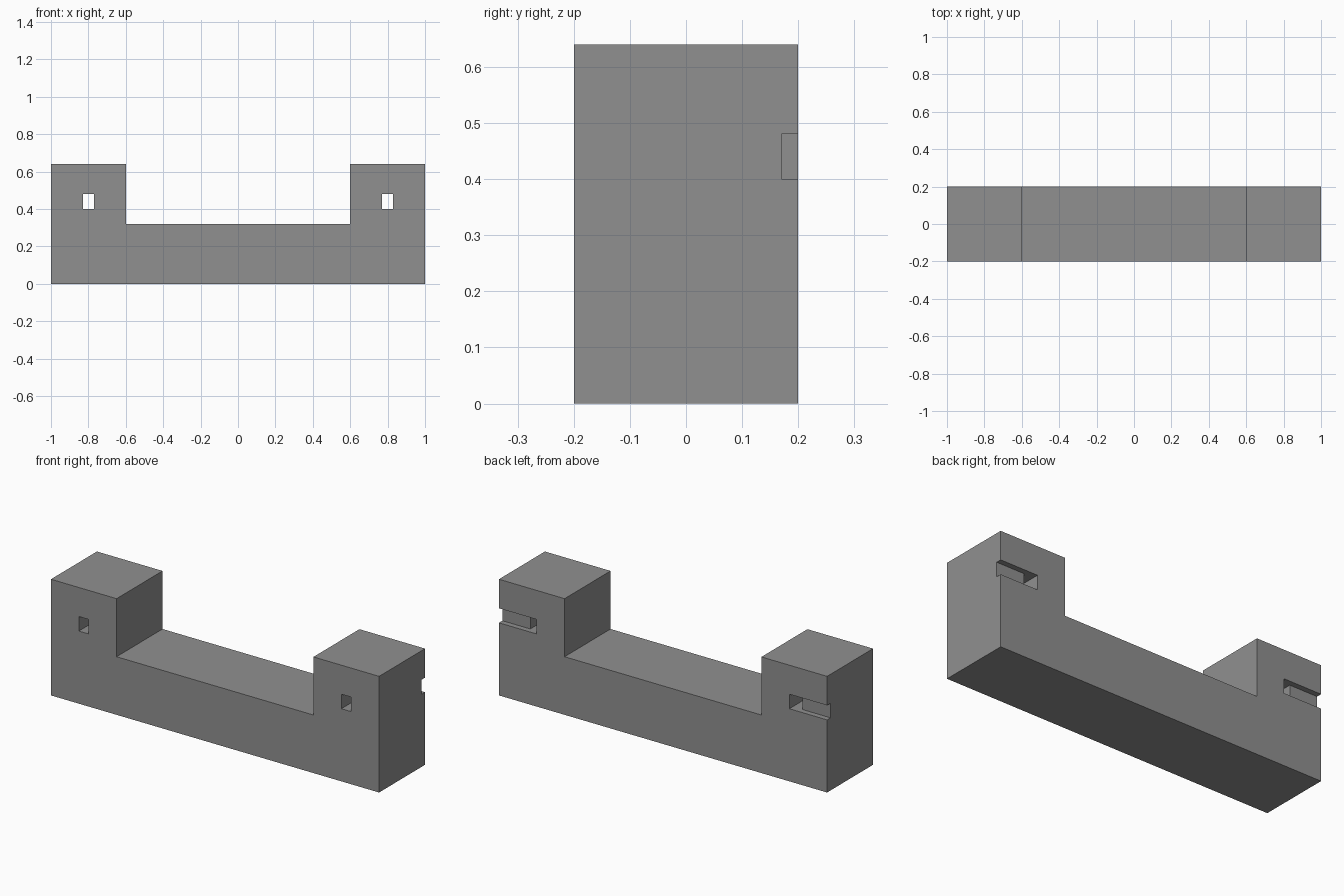
import bpy, bmesh
from mathutils import Vector

if "Cube" in bpy.data.objects:
    bpy.data.objects.remove(bpy.data.objects["Cube"])

grey = bpy.data.materials.new("grey")
grey.diffuse_color = (0.28, 0.28, 0.28, 1)
grey.use_nodes = True
grey.node_tree.nodes["Principled BSDF"].inputs["Base Color"].default_value = grey.diffuse_color


def prism(name, profile, direction):
    """Extrude a closed profile of 3D points along a direction."""
    bm = bmesh.new()
    face = bm.faces.new([bm.verts.new(p) for p in profile])
    ext = bmesh.ops.extrude_face_region(bm, geom=[face])
    moved = [v for v in ext["geom"] if isinstance(v, bmesh.types.BMVert)]
    bmesh.ops.translate(bm, vec=Vector(direction), verts=moved)
    bmesh.ops.recalc_face_normals(bm, faces=bm.faces)
    mesh = bpy.data.meshes.new(name)
    bm.to_mesh(mesh)
    bm.free()
    mesh.materials.append(grey)
    obj = bpy.data.objects.new(name, mesh)
    bpy.context.collection.objects.link(obj)
    return obj


# Cradle: long base with a raised block at each end
half = [(1, 0), (1, 0.64), (0.6, 0.64), (0.6, 0.32)]
outline = half + [(-x, z) for x, z in reversed(half)]
cradle = prism("cradle_body", [(x, -0.2, z) for x, z in outline], (0, 0.4, 0))

# Strap slots: a hole through each block, joined to a groove round the back
slot = [(0.77, -0.3), (0.83, -0.3), (0.83, 0.17), (1.1, 0.17), (1.1, 0.3), (0.77, 0.3)]
for side, label in ((-1, "left"), (1, "right")):
    cutter = prism(label + "_slot_cutter", [(side * x, y, 0.4) for x, y in slot], (0, 0, 0.08))
    cutter.hide_render = True
    cutter.hide_set(True)
    cutter.display_type = 'WIRE'
    mod = cradle.modifiers.new(label + "_slot", 'BOOLEAN')
    mod.operation = 'DIFFERENCE'
    mod.solver = 'EXACT'
    mod.object = cutter
